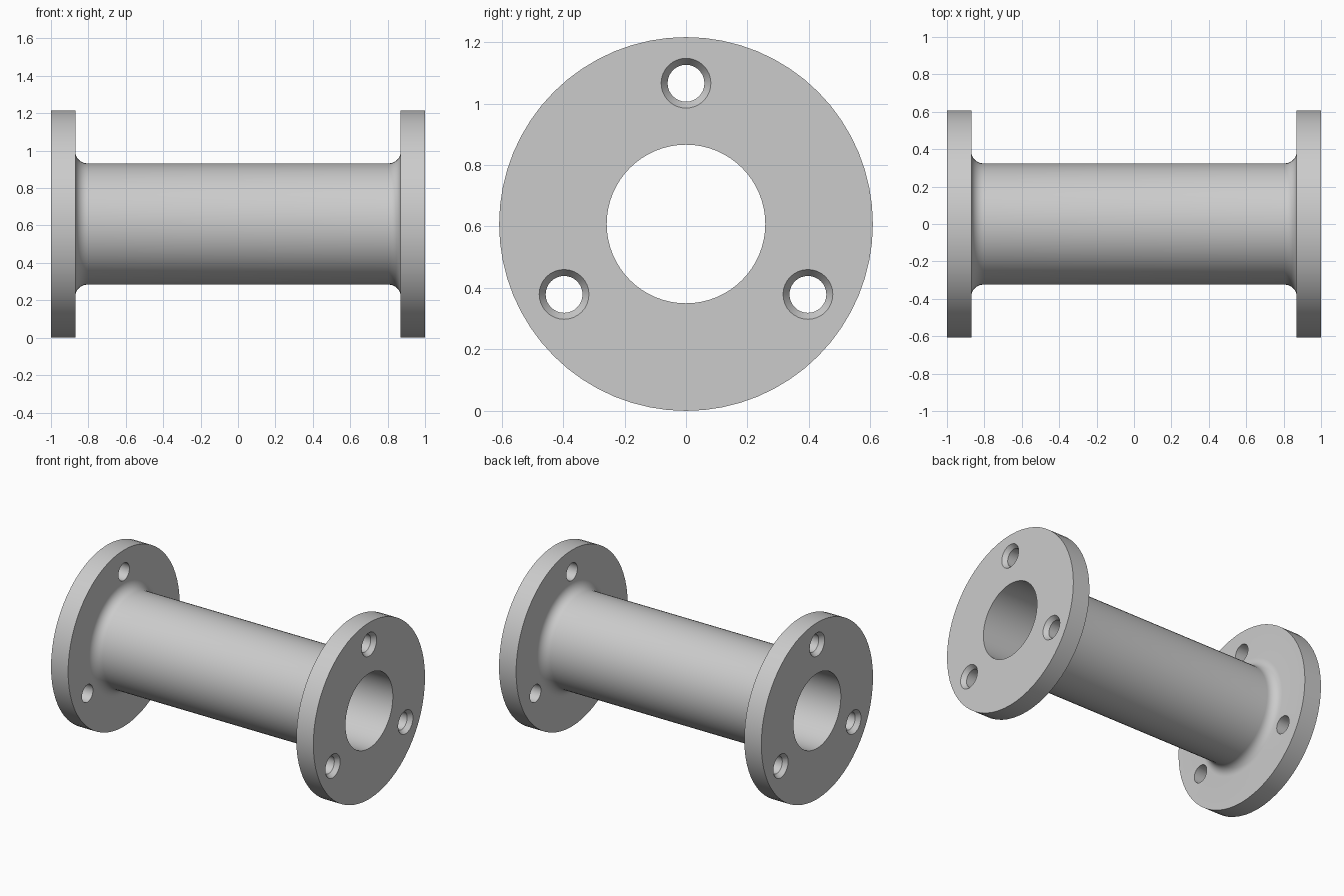
import bpy, bmesh, math
from mathutils import Matrix, Vector

cube = bpy.data.objects.get("Cube")
if cube:
    bpy.data.objects.remove(cube, do_unlink=True)

FLANGE_R, TUBE_R, BORE_R = 0.608, 0.324, 0.258
FLANGE_X, FILLET = 0.87, 0.065      # inner flange face, fillet radius
HOLE_R, SINK_R, SINK_DEPTH = 0.06, 0.081, 0.03
BOLT_CIRCLE = 0.458
SEGMENTS = 64

steel = bpy.data.materials.new("light_grey_metal")
steel.use_nodes = True
colour = (0.6, 0.6, 0.6, 1)
steel.diffuse_color = colour
steel.node_tree.nodes["Principled BSDF"].inputs["Base Color"].default_value = colour


def lathe(name, profile, segments, closed, matrix):
    """Revolve (x, radius) points about the x axis."""
    bm = bmesh.new()
    rings = []
    for i in range(segments):
        a = 2 * math.pi * i / segments
        rings.append([bm.verts.new((x, r * math.sin(a), r * math.cos(a))) for x, r in profile])
    n = len(profile)
    for i, ring in enumerate(rings):
        after = rings[(i + 1) % segments]
        for j in range(n if closed else n - 1):
            k = (j + 1) % n
            bm.faces.new((ring[j], ring[k], after[k], after[j]))
    if not closed:
        for j in (0, n - 1):
            bm.faces.new([ring[j] for ring in rings])
    bmesh.ops.recalc_face_normals(bm, faces=bm.faces)
    bm.transform(matrix)
    mesh = bpy.data.meshes.new(name)
    bm.to_mesh(mesh)
    bm.free()
    obj = bpy.data.objects.new(name, mesh)
    bpy.context.collection.objects.link(obj)
    mesh.materials.append(steel)
    return obj


# Right half of the outline: filleted tube rising into the flange
half = []
for i in range(9):
    a = math.pi / 2 * i / 8
    half.append((FLANGE_X - FILLET + FILLET * math.sin(a),
                 TUBE_R + FILLET - FILLET * math.cos(a)))
half += [(FLANGE_X, FLANGE_R), (1, FLANGE_R), (1, BORE_R)]
outline = half + [(-x, r) for x, r in reversed(half)]
centre = Matrix.Translation(Vector((0, 0, FLANGE_R)))
spool = lathe("flanged_tube", outline, SEGMENTS, True, centre)

# Countersunk bolt holes, three through each flange
slope = (SINK_R - HOLE_R) / SINK_DEPTH
drill = [(FLANGE_X - 0.05, HOLE_R), (1 - SINK_DEPTH, HOLE_R),
         (1.02, SINK_R + 0.02 * slope)]
cutters = []
for side in (1, -1):
    for i in range(3):
        a = 2 * math.pi * i / 3
        place = Matrix.Translation(Vector((0, BOLT_CIRCLE * math.sin(a),
                                           FLANGE_R + BOLT_CIRCLE * math.cos(a))))
        profile = [(side * x, r) for x, r in drill]
        cutter = lathe("bolt_hole_cutter", profile, 32, False, place)
        cutter.hide_render = True
        cutters.append(cutter)

bpy.context.view_layer.objects.active = spool
for cutter in cutters:
    mod = spool.modifiers.new("bolt_hole", 'BOOLEAN')
    mod.operation = 'DIFFERENCE'
    mod.solver = 'EXACT'
    mod.object = cutter
    bpy.ops.object.modifier_apply(modifier=mod.name)
for cutter in cutters:
    bpy.data.objects.remove(cutter, do_unlink=True)

# Smooth round surfaces, keep the machined edges crisp
for obj in bpy.context.selected_objects:
    obj.select_set(False)
spool.select_set(True)
bpy.ops.object.shade_smooth_by_angle(angle=math.radians(25))
